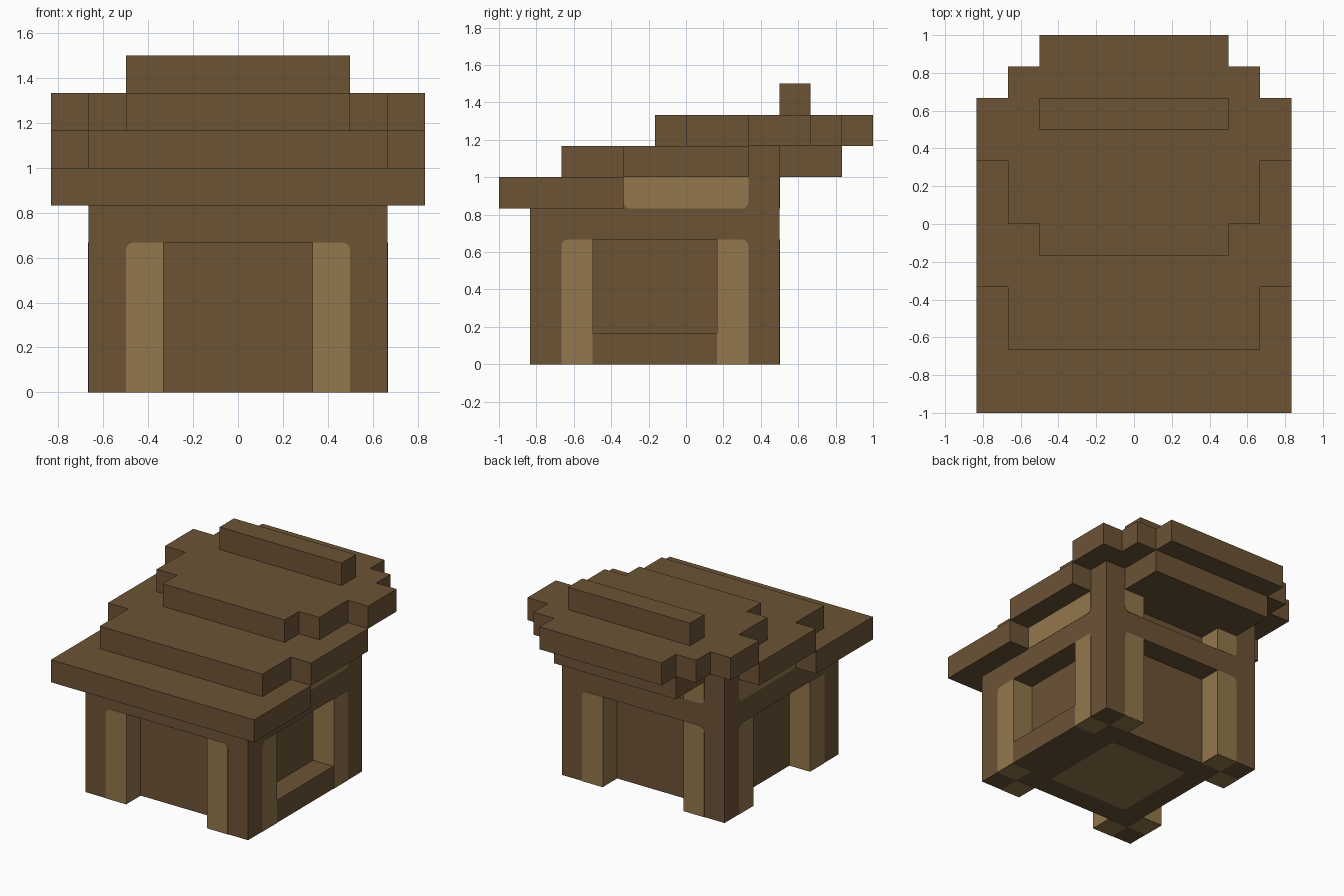
import bpy, bmesh, math
from mathutils import Vector

U = 1 / 6          # one block
THICK = 0.002      # painted panel thickness
ROUND = 0.2        # panel corner radius, in blocks

cube = bpy.data.objects.get("Cube")
if cube:
    bpy.data.objects.remove(cube, do_unlink=True)


def material(name, rgb):
    m = bpy.data.materials.new(name)
    m.use_nodes = True
    m.diffuse_color = (*rgb, 1)
    bsdf = m.node_tree.nodes["Principled BSDF"]
    bsdf.inputs["Base Color"].default_value = (*rgb, 1)
    bsdf.inputs["Roughness"].default_value = 0.9
    return m


brown = material("dark_wood", (0.15, 0.087, 0.036))
tan = material("light_wood", (0.287, 0.184, 0.072))


def prism(name, points, offset, mat):
    """Extrude a flat outline (in blocks) by an offset in metres."""
    bm = bmesh.new()
    face = bm.faces.new([bm.verts.new(Vector(p) * U) for p in points])
    ext = bmesh.ops.extrude_face_region(bm, geom=[face])
    moved = [v for v in ext["geom"] if isinstance(v, bmesh.types.BMVert)]
    bmesh.ops.translate(bm, verts=moved, vec=offset)
    bmesh.ops.recalc_face_normals(bm, faces=bm.faces)
    mesh = bpy.data.meshes.new(name)
    bm.to_mesh(mesh)
    bm.free()
    mesh.materials.append(mat)
    obj = bpy.data.objects.new(name, mesh)
    bpy.context.collection.objects.link(obj)
    return obj


def box(name, x, y, z, mat=brown):
    pts = [(x[0], y[0], z[0]), (x[1], y[0], z[0]), (x[1], y[1], z[0]), (x[0], y[1], z[0])]
    return prism(name, pts, (0, 0, (z[1] - z[0]) * U), mat)


def tier(name, rows, z):
    """Roof tier from (start, end, half width) rows running front to back."""
    side = []
    for y0, y1, w in rows:
        side += [(w, y0, z), (w, y1, z)]
    other = [(-x, y, h) for x, y, h in reversed(side)]
    return prism(name, side + other, (0, 0, U), brown)


def panel(name, axis, sign, pos, u, v, rounded=""):
    """Light panel on a plane; rounded lists corners: a b c d, anticlockwise from low u, low v."""
    u, v = sorted(u), sorted(v)
    corners = [(u[0], v[0], 1, 1), (u[1], v[0], -1, 1), (u[1], v[1], -1, -1), (u[0], v[1], 1, -1)]
    outline = []
    for i, (cu, cv, su, sv) in enumerate(corners):
        if "abcd"[i] not in rounded:
            outline.append((cu, cv))
            continue
        for k in range(5):
            ang = math.pi + i * math.pi / 2 + k * math.pi / 8
            outline.append((cu + ROUND * (su + math.cos(ang)), cv + ROUND * (sv + math.sin(ang))))
    pts = []
    for p in outline:
        p = list(p)
        p.insert(axis, pos)
        pts.append(p)
    offset = Vector((0, 0, 0))
    offset[axis] = sign * THICK
    return prism(name, pts, offset, tan)


# Walls: recessed core, header band and upper band
box("wall_core", (-3, 3), (-4, 2), (0, 4))
box("header_band", (-4, 4), (-5, 3), (4, 5))
box("upper_band", (-4, 4), (-5, 2), (5, 6))
box("left_sill", (3, 4), (-3, 1), (0, 1))
panel("floor_panel", 2, -1, 0, (-2, 2), (-3, 1), "abcd")

for s, side in ((1, "left"), (-1, "right")):
    box(side + "_back_block", sorted((2 * s, 4 * s)), (2, 3), (5, 6))
    panel(side + "_upper_panel", 0, s, 4 * s, (-2, 2), (5, 6), "ab")
    panel(side + "_back_upper_panel", 1, 1, 3, (2 * s, 3 * s), (5, 6), "b" if s > 0 else "a")
    panel(side + "_back_upper_jamb", 0, -s, 2 * s, (2, 3), (5, 6))

    # Corner posts with light panels beside each opening
    for t, end, outer in ((-1, "front", -5), (1, "back", 3)):
        name = f"{side}_{end}_"
        mid, inner = outer - t, outer - 2 * t
        box(name + "post", sorted((2 * s, 4 * s)), sorted((inner, outer)), (0, 4))
        panel(name + "face_panel", 1, t, outer, (2 * s, 3 * s), (0, 4), "c" if s > 0 else "d")
        panel(name + "side_panel", 0, s, 4 * s, (inner, mid), (0, 4), "c" if t > 0 else "d")
        panel(name + "face_jamb", 0, -s, 2 * s, (mid, outer), (0, 4))
        panel(name + "side_jamb", 1, -t, inner, (3 * s, 4 * s), (1 if s > 0 else 0, 4))
        panel(name + "face_foot", 2, -1, 0, (2 * s, 3 * s), (mid, outer))
        panel(name + "side_foot", 2, -1, 0, (3 * s, 4 * s), (inner, mid))

# Stepped roof
tier("lower_roof", [(-6, -2, 5)], 5)
tier("middle_roof", [(-4, -2, 4), (-2, 2, 5), (2, 3, 4), (3, 5, 3)], 6)
tier("upper_roof", [(-1, 0, 3), (0, 2, 4), (2, 4, 5), (4, 5, 4), (5, 6, 3)], 7)
tier("roof_ridge", [(3, 4, 3)], 8)
